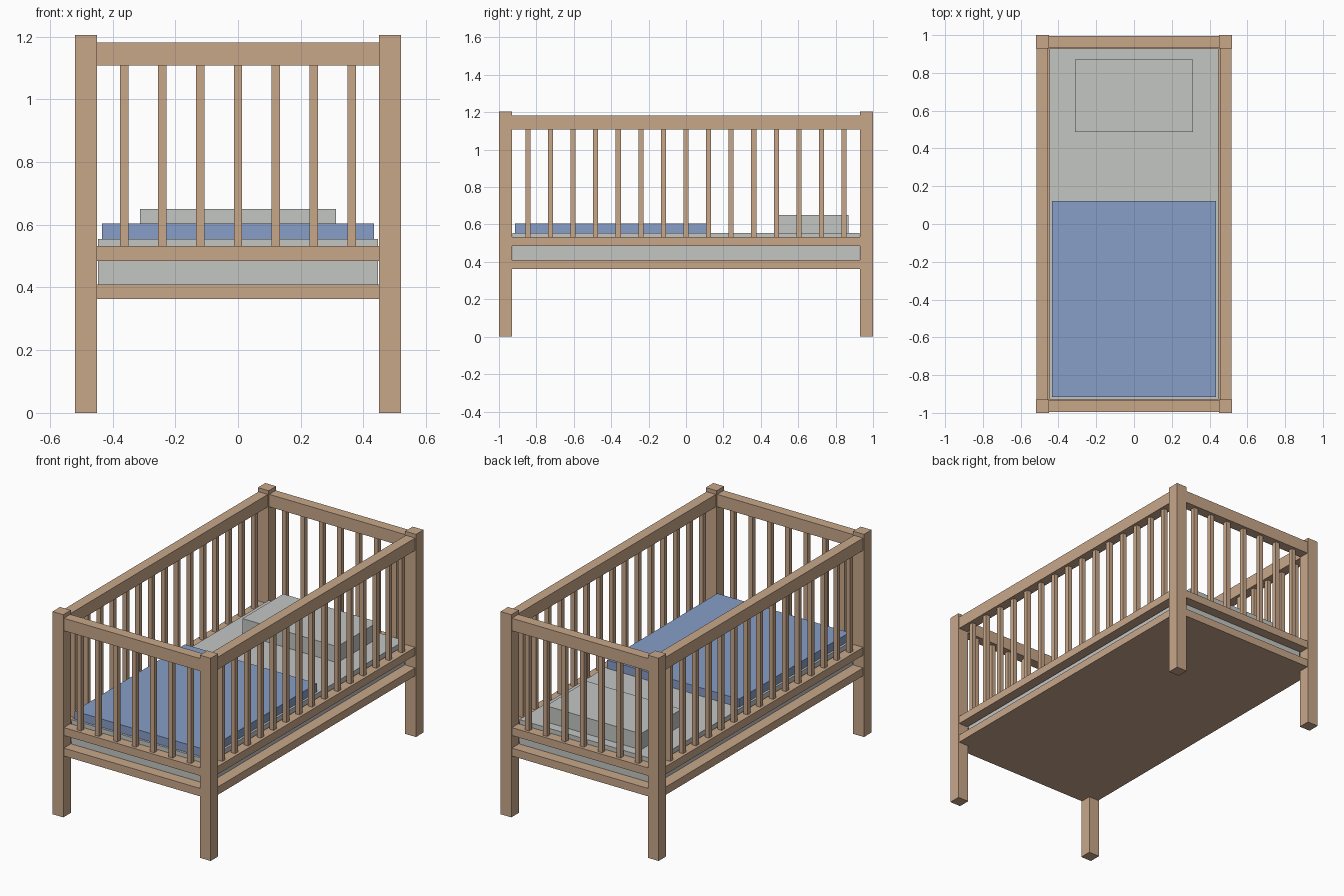
import bpy
import bmesh
from mathutils import Matrix

if "Cube" in bpy.data.objects:
    bpy.data.objects.remove(bpy.data.objects["Cube"])


def material(name, color):
    m = bpy.data.materials.new(name)
    m.diffuse_color = (*color, 1)
    m.use_nodes = True
    m.node_tree.nodes["Principled BSDF"].inputs["Base Color"].default_value = m.diffuse_color
    return m


wood = material("light_wood", (0.578, 0.386, 0.255))
white = material("pale_grey_linen", (0.546, 0.565, 0.552))
blue = material("blue_blanket", (0.242, 0.342, 0.578))


def boxes(name, spans, mat):
    """One object made of axis-aligned boxes given as (x0, x1, y0, y1, z0, z1)."""
    bm = bmesh.new()
    for x0, x1, y0, y1, z0, z1 in spans:
        place = Matrix.Translation(((x0 + x1) / 2, (y0 + y1) / 2, (z0 + z1) / 2))
        bmesh.ops.create_cube(bm, size=1, matrix=place @ Matrix.Diagonal((x1 - x0, y1 - y0, z1 - z0, 1)))
    mesh = bpy.data.meshes.new(name)
    bm.to_mesh(mesh)
    bm.free()
    mesh.materials.append(mat)
    ob = bpy.data.objects.new(name, mesh)
    bpy.context.collection.objects.link(ob)


X, Y, POST = 0.52, 1.0, 0.071      # outer half sizes and post width
IN, THICK = 0.005, 0.061           # rail inset and rail thickness
xi, yi = X - POST, Y - POST

# Corner posts
for sx, side in ((-1, "left"), (1, "right")):
    for sy, end in ((-1, "front"), (1, "back")):
        xs, ys = sorted((sx * xi, sx * X)), sorted((sy * yi, sy * Y))
        boxes(f"{end}_{side}_post", [(*xs, *ys, 0, 1.205)], wood)

# Rails and slats on the four sides
Z_TOP, Z_LOW, S, GAP = (1.108, 1.182), (0.485, 0.532), 0.0135, 0.1207
for s, side, end in ((-1, "left", "front"), (1, "right", "back")):
    xs = sorted((s * (X - IN), s * (X - IN - THICK)))
    ys = sorted((s * (Y - IN), s * (Y - IN - THICK)))
    for z, label in ((Z_TOP, "top"), (Z_LOW, "lower")):
        boxes(f"{side}_{label}_rail", [(*xs, -yi, yi, *z)], wood)
        boxes(f"{end}_{label}_rail", [(-xi, xi, *ys, *z)], wood)
    cx, cy = sum(xs) / 2, sum(ys) / 2
    boxes(f"{side}_slats", [(cx - S, cx + S, i * GAP - S, i * GAP + S, Z_LOW[1], Z_TOP[0])
                            for i in range(-7, 8)], wood)
    boxes(f"{end}_slats", [(i * GAP - S, i * GAP + S, cy - S, cy + S, Z_LOW[1], Z_TOP[0])
                           for i in range(-3, 4)], wood)

# Solid base board and bedding
boxes("base_board", [(-X + IN, X - IN, -Y + IN, Y - IN, 0.363, 0.41)], wood)
boxes("mattress", [(-0.447, 0.447, -0.928, 0.928, 0.41, 0.555)], white)
boxes("blanket", [(-0.434, 0.434, -0.915, 0.122, 0.553, 0.604)], blue)
boxes("pillow", [(-0.312, 0.312, 0.487, 0.87, 0.553, 0.651)], white)
